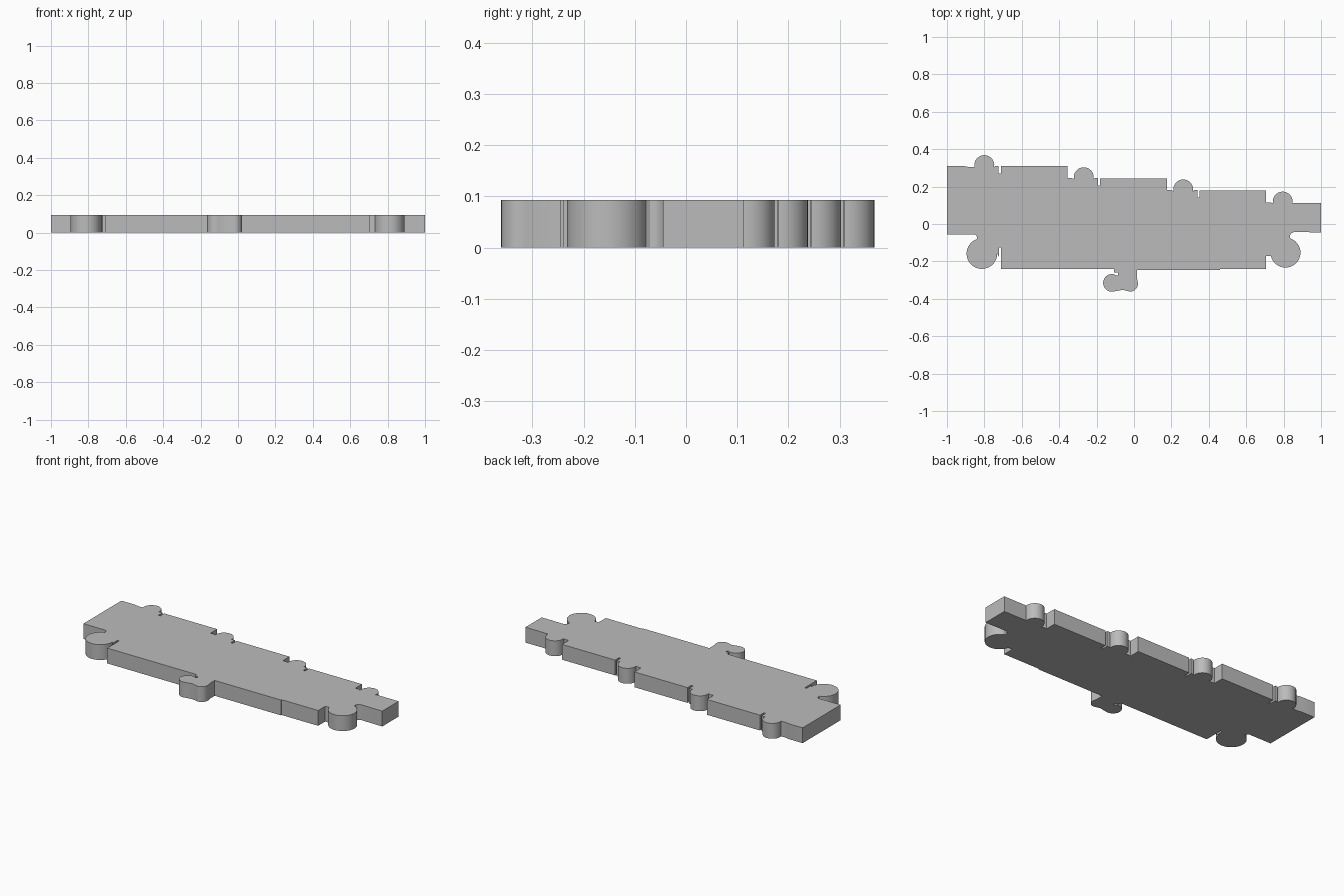
import bpy, bmesh
from math import radians, cos, sin

HEIGHT = 0.093

default = bpy.data.objects.get("Cube")
if default:
    bpy.data.objects.remove(default)

grey = bpy.data.materials.new("plain grey")
grey.use_nodes = True
colour = (0.5, 0.5, 0.5, 1)
grey.diffuse_color = colour
grey.node_tree.nodes["Principled BSDF"].inputs["Base Color"].default_value = colour

outline = []


def line(*points):
    outline.extend(points)


def arc(cx, cy, radius, start, end, steps=32):
    for i in range(steps + 1):
        a = radians(start + (end - start) * i / steps)
        outline.append((cx + radius * cos(a), cy + radius * sin(a)))


# Front edge, left-hand round knob and its narrow slot
line((-1, -0.055), (-0.855, -0.055))
arc(-0.855, -0.07, 0.015, 80, 0, 6)
arc(-0.813, -0.158, 0.082, 108, 360)
line((-0.722, -0.175), (-0.722, -0.125), (-0.71, -0.125), (-0.71, -0.24))

# Hooked double knob in the middle of the front edge
line((-0.108, -0.24), (-0.108, -0.26), (-0.086, -0.26), (-0.086, -0.275))
arc(-0.118, -0.315, 0.047, 62, 285, 24)
line((-0.06, -0.352))
arc(-0.02, -0.32, 0.041, 265, 370, 16)
line((0.016, -0.29), (0.016, -0.246), (0.46, -0.246), (0.46, -0.24))

# Right-hand round knob on the front edge
line((0.706, -0.24), (0.706, -0.172), (0.73, -0.172))
arc(0.81, -0.153, 0.08, 194, 430)
arc(0.86, -0.07, 0.027, 180, 90, 8)

# Narrow end, then the stepped back edge with a tab on every step
line((1, -0.045), (1, 0.112), (0.85, 0.112))
for i in range(4):
    x = 0.795 - 0.5317 * i
    y = 0.12 + 0.065 * i
    deck = y + 0.059
    arc(x, y, 0.053, -15, 190, 24)
    if i < 3:
        line((x - 0.066, y - 0.004), (x - 0.088, y - 0.004), (x - 0.088, deck),
             (x - 0.444, deck), (x - 0.444, deck - 0.038),
             (x - 0.456, deck - 0.038), (x - 0.456, deck + 0.002),
             (x - 0.474, deck + 0.002))
line((-0.88, 0.304), (-0.91, 0.31), (-1, 0.31))

# Extrude the outline into a plate
bm = bmesh.new()
base = bm.faces.new([bm.verts.new((x, y, 0)) for x, y in outline])
top = bmesh.ops.extrude_face_region(bm, geom=[base], use_keep_orig=True)
bmesh.ops.translate(bm, vec=(0, 0, HEIGHT),
                    verts=[g for g in top["geom"] if isinstance(g, bmesh.types.BMVert)])
bmesh.ops.recalc_face_normals(bm, faces=bm.faces)

mesh = bpy.data.meshes.new("puzzle_plate")
bm.to_mesh(mesh)
bm.free()
mesh.materials.append(grey)
plate = bpy.data.objects.new("puzzle_plate", mesh)
bpy.context.collection.objects.link(plate)

# Smooth the round knobs and keep the corners sharp
bpy.ops.object.select_all(action="DESELECT")
plate.select_set(True)
bpy.context.view_layer.objects.active = plate
bpy.ops.object.shade_smooth_by_angle(angle=radians(30))
